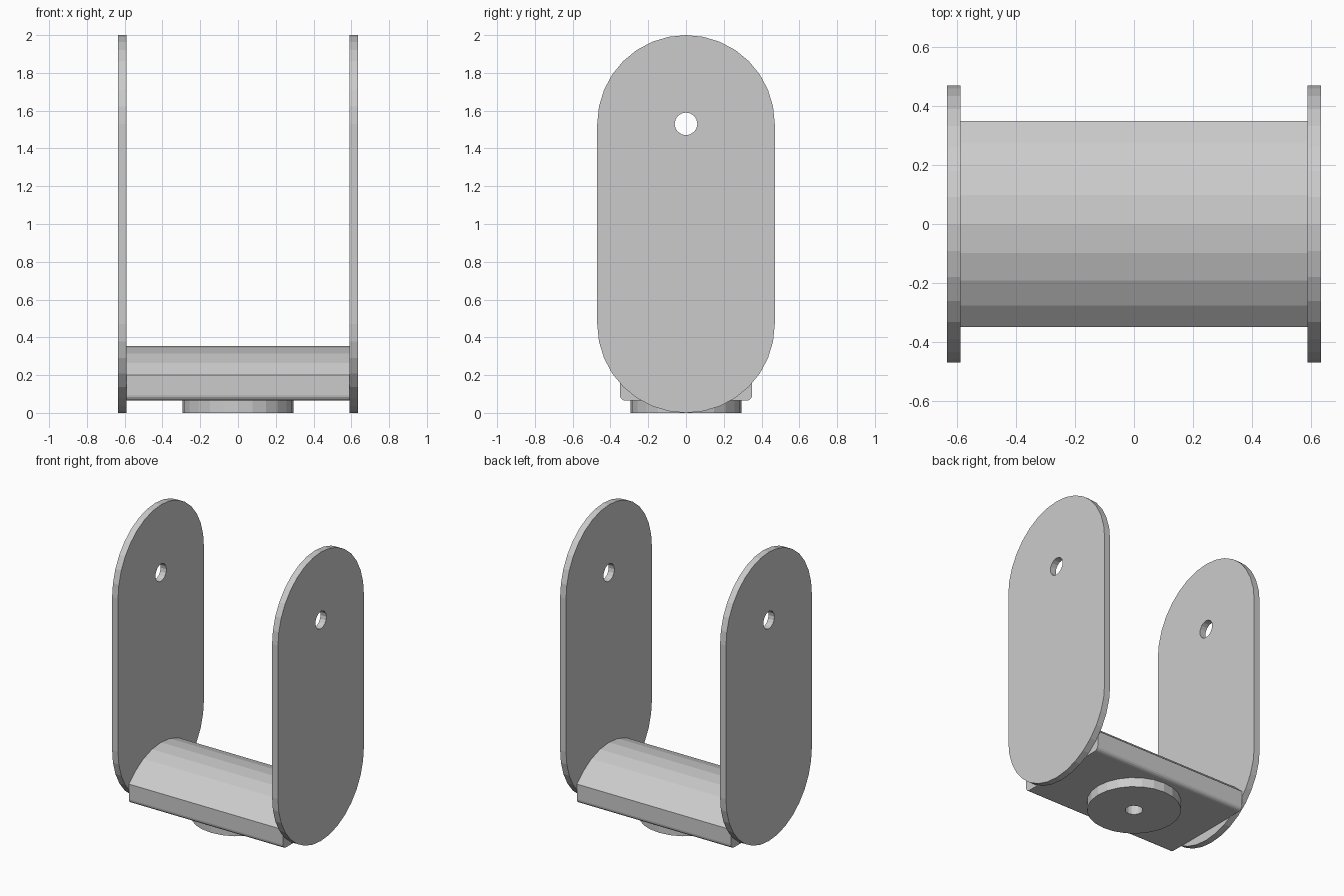
import bpy, bmesh
from math import radians, cos, sin
from mathutils import Matrix

if "Cube" in bpy.data.objects:
    bpy.data.objects.remove(bpy.data.objects["Cube"])

# maps a flat (u, v) profile with depth w to y=u, z=v, x=w
SIDEWAYS = Matrix(((0, 0, 1, 0), (1, 0, 0, 0), (0, 1, 0, 0), (0, 0, 0, 1)))


def arc(cu, cv, r, a0, a1, steps):
    angles = [radians(a0 + (a1 - a0) * i / steps) for i in range(steps + 1)]
    return [(cu + r * cos(a), cv + r * sin(a)) for a in angles]


def extrude_profile(name, loops, w0, w1, matrix=Matrix()):
    """Fill the outer loop (later loops are holes) and extrude from w0 to w1."""
    bm = bmesh.new()
    for loop in loops:
        verts = [bm.verts.new((u, v, w0)) for u, v in loop]
        for a, b in zip(verts, verts[1:] + verts[:1]):
            bm.edges.new((a, b))
    bmesh.ops.triangle_fill(bm, use_beauty=True, edges=bm.edges[:], normal=(0, 0, 1))
    new = bmesh.ops.extrude_face_region(bm, geom=bm.faces[:], use_keep_orig=True)
    moved = [g for g in new["geom"] if isinstance(g, bmesh.types.BMVert)]
    bmesh.ops.translate(bm, verts=moved, vec=(0, 0, w1 - w0))
    bmesh.ops.recalc_face_normals(bm, faces=bm.faces[:])
    bmesh.ops.dissolve_limit(bm, angle_limit=radians(0.5),
                             verts=bm.verts[:], edges=bm.edges[:])
    bm.transform(matrix)
    mesh = bpy.data.meshes.new(name)
    bm.to_mesh(mesh)
    bm.free()
    obj = bpy.data.objects.new(name, mesh)
    bpy.context.collection.objects.link(obj)
    return obj


# side plates: rounded slots with a pivot hole
R = 0.47
outline = arc(0, 2 - R, R, 0, 180, 16) + arc(0, R, R, 180, 360, 16)
hole = arc(0, 1.53, 0.06, 0, 360, 16)[:-1]
for name, x0, x1 in (("left_plate", -0.635, -0.59), ("right_plate", 0.59, 0.635)):
    extrude_profile(name, [outline, hole], x0, x1, SIDEWAYS)

# cross bar: domed top, straight sides, small rounded lower corners
half = 0.35
fillet = 0.03
bar = [(half, 0.2)]
bar += arc(0, 0.355 - R, R, 42, 138, 8)
bar += [(-half, 0.2)]
bar += arc(-half + fillet, 0.065 + fillet, fillet, 180, 270, 4)
bar += arc(half - fillet, 0.065 + fillet, fillet, 270, 360, 4)
extrude_profile("cross_bar", [bar], -0.59, 0.59, SIDEWAYS)

# mounting disc under the bar with a centre hole
extrude_profile("mounting_disc",
                [arc(0, 0, 0.295, 0, 360, 24)[:-1], arc(0, 0, 0.055, 0, 360, 16)[:-1]],
                0.0, 0.065)
